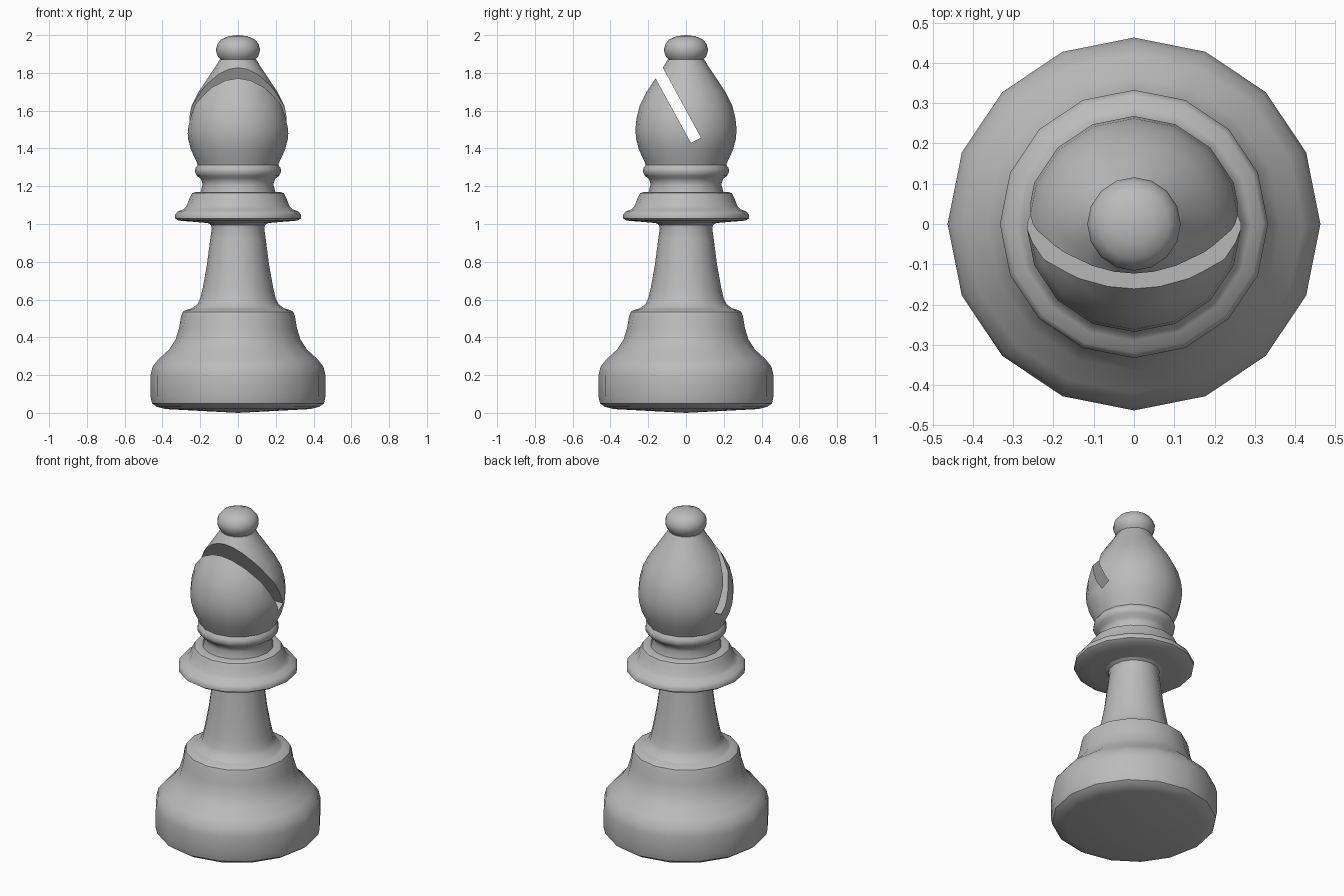
import bpy, bmesh, math

if "Cube" in bpy.data.objects:
    bpy.data.objects.remove(bpy.data.objects["Cube"])

SIDES = 16
grey = bpy.data.materials.new("grey")
grey.diffuse_color = (0.5, 0.5, 0.5, 1)
grey.use_nodes = True
grey.node_tree.nodes["Principled BSDF"].inputs["Base Color"].default_value = grey.diffuse_color


def finish(obj, angle=40):
    bpy.ops.object.select_all(action='DESELECT')
    obj.select_set(True)
    bpy.context.view_layer.objects.active = obj
    bpy.ops.object.shade_smooth_by_angle(angle=math.radians(angle))


def lathe(name, profile):
    """Turn an (r, z) profile, bottom to top, around the z axis."""
    bm = bmesh.new()
    rings = []
    for r, z in profile:
        if r == 0:
            rings.append([bm.verts.new((0, 0, z))] * SIDES)
        else:
            rings.append([bm.verts.new((r * math.cos(math.tau * i / SIDES),
                                        r * math.sin(math.tau * i / SIDES), z))
                          for i in range(SIDES)])
    for a, b in zip(rings, rings[1:]):
        for i in range(SIDES):
            j = (i + 1) % SIDES
            bm.faces.new(list(dict.fromkeys((a[i], a[j], b[j], b[i]))))
    mesh = bpy.data.meshes.new(name)
    bm.to_mesh(mesh)
    bm.free()
    mesh.materials.append(grey)
    obj = bpy.data.objects.new(name, mesh)
    bpy.context.collection.objects.link(obj)
    return obj


# Foot: weighted base with a stepped shoulder
foot = lathe("foot", [
    (0, 0), (0.38, 0.02), (0.43, 0.032), (0.455, 0.05), (0.463, 0.085),
    (0.463, 0.2), (0.452, 0.245), (0.42, 0.285), (0.365, 0.335), (0.33, 0.39),
    (0.312, 0.45), (0.302, 0.51), (0.293, 0.535), (0.275, 0.545), (0.245, 0.553)])

# Stem
stem = lathe("stem", [
    (0.245, 0.553), (0.215, 0.575), (0.2, 0.605), (0.187, 0.66), (0.165, 0.78),
    (0.147, 0.92), (0.139, 0.975), (0.143, 0.995), (0.16, 1.005)])

# Collar
collar = lathe("collar", [
    (0.16, 1.005), (0.24, 1.012), (0.315, 1.018), (0.333, 1.03), (0.333, 1.048),
    (0.32, 1.066), (0.29, 1.077), (0.272, 1.095), (0.255, 1.14),
    (0.243, 1.163), (0.225, 1.17), (0.195, 1.17)])

# Head: neck, ring and mitre
head = lathe("head", [
    (0, 1.17), (0.198, 1.17), (0.187, 1.21), (0.197, 1.24), (0.218, 1.255),
    (0.228, 1.275), (0.226, 1.295), (0.213, 1.312), (0.222, 1.335),
    (0.248, 1.39), (0.264, 1.45), (0.268, 1.5), (0.262, 1.56), (0.244, 1.63),
    (0.208, 1.7), (0.155, 1.78), (0.118, 1.835), (0.097, 1.87), (0, 1.87)])

# Slanted slot cut through the mitre, outlined in the y-z plane
outline = [(-0.263, 1.957), (-0.225, 2.015), (0.079, 1.457), (0.026, 1.43)]
bm = bmesh.new()
left, right = [[bm.verts.new((x, y, z)) for y, z in outline] for x in (-0.6, 0.6)]
bm.faces.new(left)
bm.faces.new(right)
for i in range(4):
    j = (i + 1) % 4
    bm.faces.new((left[i], left[j], right[j], right[i]))
bmesh.ops.recalc_face_normals(bm, faces=bm.faces)
mesh = bpy.data.meshes.new("slot_cutter")
bm.to_mesh(mesh)
bm.free()
mesh.materials.append(grey)
cutter = bpy.data.objects.new("slot_cutter", mesh)
bpy.context.collection.objects.link(cutter)
cutter.hide_render = True

cut = head.modifiers.new("slot", 'BOOLEAN')
cut.operation = 'DIFFERENCE'
cut.solver = 'EXACT'
cut.object = cutter
bpy.context.view_layer.objects.active = head
bpy.ops.object.modifier_apply(modifier=cut.name)
bpy.data.objects.remove(cutter)

# Knob on top
knob = lathe("knob", [
    (0.09, 1.868), (0.105, 1.885), (0.115, 1.91), (0.116, 1.93), (0.108, 1.955),
    (0.088, 1.978), (0.05, 1.994), (0, 2.0)])

for part in (foot, stem, collar, head, knob):
    finish(part)
